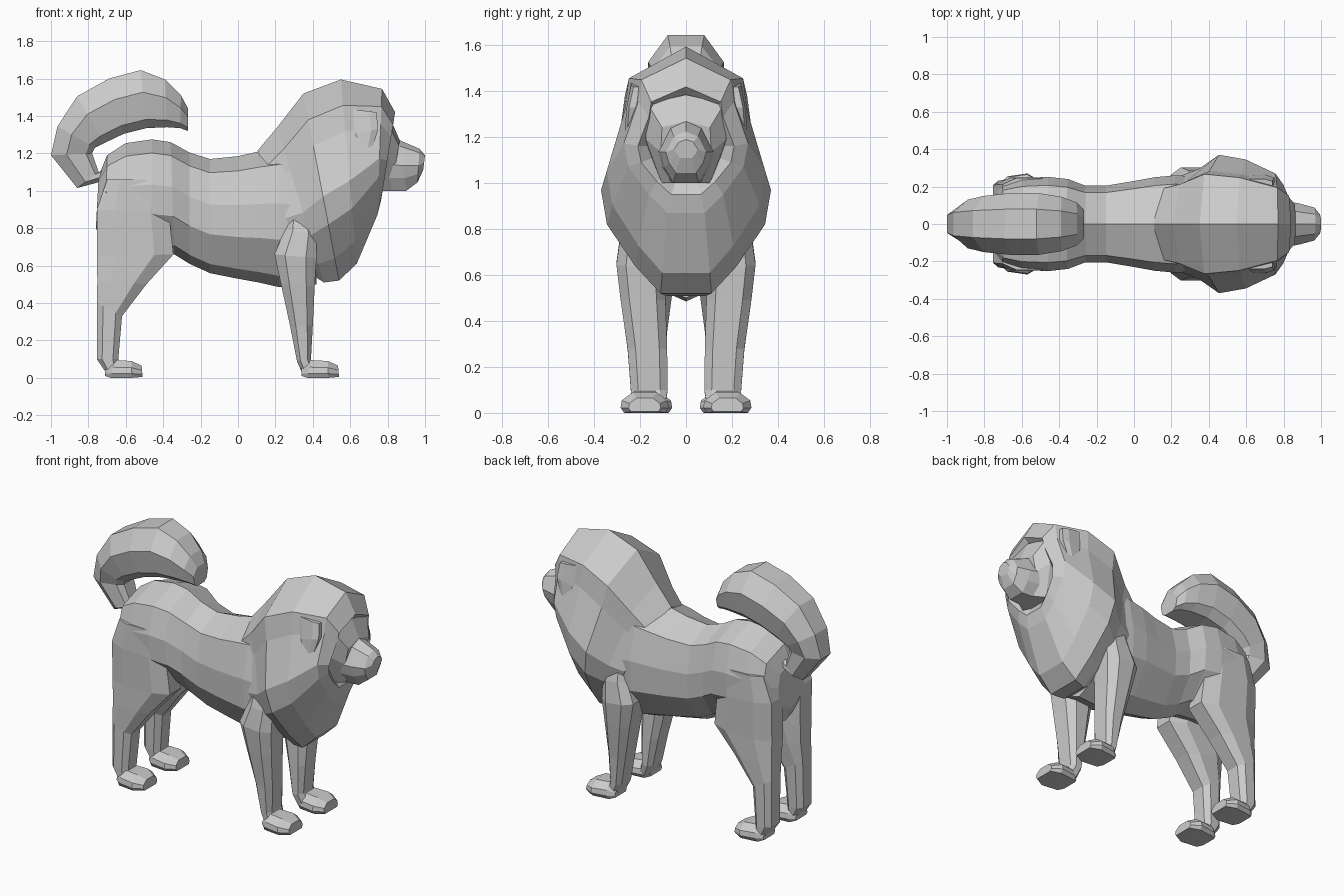
import bpy, bmesh

# Half cross-sections: (position from first edge to second edge, width factor)
BODY = [(0, 0), (.12, .82), (.4, 1), (.66, .97), (.92, .5), (1, 0)]
MANE = [(0, 0), (.14, .72), (.28, .77), (.55, 1), (.7, .93), (.88, .6), (1, .3)]
FACE = [(0, 0), (.1, .95), (.5, 1), (1, .6)]
MUZZLE = [(0, 0), (.12, .6), (.5, 1), (.75, .85), (1, .5)]
TAIL = [(0, .48), (.38, 1), (.85, .82), (1, .5)]
LIMB = [(0, .6), (.25, 1), (.75, 1), (1, .6)]
PAW = [(0, .5), (.4, .95), (.75, 1), (1, .85)]


def loft(name, profile, rings, side=1):
    """Skin rings given as (x1, z1, x2, z2, half width, y centre)."""
    bm = bmesh.new()
    loops = []
    for r in rings:
        x1, z1, x2, z2, w = r[:5]
        y = (r[5] if len(r) > 5 else 0) * side
        pts = [(t, f) for t, f in profile]
        pts += [(t, -f) for t, f in reversed(profile) if f > 0]
        loops.append([bm.verts.new((x1 + (x2 - x1) * t, y + f * w, z1 + (z2 - z1) * t))
                      for t, f in pts])
    n = len(loops[0])
    for a, b in zip(loops, loops[1:]):
        for i in range(n):
            j = (i + 1) % n
            bm.faces.new((a[i], a[j], b[j], b[i]))
    bm.faces.new(loops[0])
    bm.faces.new(loops[-1])
    bmesh.ops.recalc_face_normals(bm, faces=bm.faces)
    mesh = bpy.data.meshes.new(name)
    bm.to_mesh(mesh)
    bm.free()
    obj = bpy.data.objects.new(name, mesh)
    bpy.context.collection.objects.link(obj)
    return obj


# Torso, rump to chest
loft("body", BODY, [
    (-.745, 1.08, -.76, .80, .13),
    (-.70, 1.19, -.71, .70, .22),
    (-.60, 1.255, -.60, .67, .245),
    (-.46, 1.275, -.46, .67, .252),
    (-.36, 1.26, -.34, .66, .24),
    (-.26, 1.205, -.26, .61, .205),
    (-.15, 1.17, -.15, .56, .205),
    (0, 1.185, 0, .53, .23),
    (.11, 1.21, .11, .51, .25),
    (.22, 1.23, .22, .485, .26),
    (.40, 1.20, .42, .50, .25)])

# Thick ruff, folding inward around the face
loft("mane", MANE, [
    (.105, 1.215, .38, .56, .26),
    (.21, 1.34, .46, .51, .295),
    (.35, 1.52, .54, .52, .37),
    (.55, 1.595, .635, .61, .345),
    (.77, 1.545, .745, .87, .27),
    (.84, 1.42, .765, .95, .21),
    (.77, 1.36, .74, 1.0, .16)])

# Face and muzzle
loft("face", FACE, [
    (.70, 1.40, .70, 1.0, .19),
    (.815, 1.385, .76, 1.0, .175),
    (.865, 1.27, .82, 1.0, .11)])
loft("muzzle", MUZZLE, [
    (.80, 1.285, .76, 1.0, .13),
    (.865, 1.27, .90, 1.0, .11),
    (.97, 1.225, .96, 1.045, .088),
    (1.0, 1.19, .99, 1.11, .05)])

# Tail curling over the back
loft("tail", TAIL, [
    (-.73, 1.05, -.71, 1.12, .06),
    (-.86, 1.015, -.745, 1.10, .08),
    (-1.0, 1.19, -.78, 1.20, .10),
    (-.965, 1.345, -.765, 1.23, .13),
    (-.86, 1.505, -.715, 1.255, .15),
    (-.69, 1.60, -.61, 1.305, .165),
    (-.52, 1.645, -.49, 1.335, .165),
    (-.39, 1.595, -.38, 1.34, .145),
    (-.305, 1.51, -.31, 1.335, .115),
    (-.267, 1.44, -.267, 1.32, .075)])

for label, s in (("left", 1), ("right", -1)):
    # Front leg, shoulder to ankle
    loft("front_leg_" + label, LIMB, [
        (.35, .95, .29, .95, .04, .20),
        (.42, .77, .25, .79, .09, .195),
        (.42, .64, .195, .66, .105, .198),
        (.41, .49, .23, .50, .098, .187),
        (.40, .28, .28, .27, .086, .168),
        (.39, .10, .315, .09, .08, .16),
        (.42, .02, .345, .02, .07, .165)], s)
    # Hind leg, hip to ankle
    loft("hind_leg_" + label, LIMB, [
        (-.42, 1.06, -.70, 1.06, .08, .165),
        (-.37, .88, -.755, .90, .10, .148),
        (-.345, .66, -.755, .65, .095, .145),
        (-.49, .50, -.752, .52, .088, .15),
        (-.62, .33, -.755, .40, .075, .158),
        (-.64, .10, -.755, .10, .07, .163),
        (-.64, .02, -.70, .02, .065, .165)], s)
    # Paws
    for kind, x, y in (("front", .34, .18), ("hind", -.71, .165)):
        loft(kind + "_paw_" + label, PAW, [
            (x, .06, x, .01, .06, y),
            (x + .05, .095, x + .03, 0, .09, y),
            (x + .14, .09, x + .14, 0, .105, y),
            (x + .195, .065, x + .2, .005, .07, y)], s)
    # Drooping ear flap
    loft("ear_" + label, LIMB, [
        (.74, 1.42, .58, 1.44, .03, .21),
        (.75, 1.33, .60, 1.30, .03, .23),
        (.70, 1.17, .63, 1.16, .025, .245)], s)
